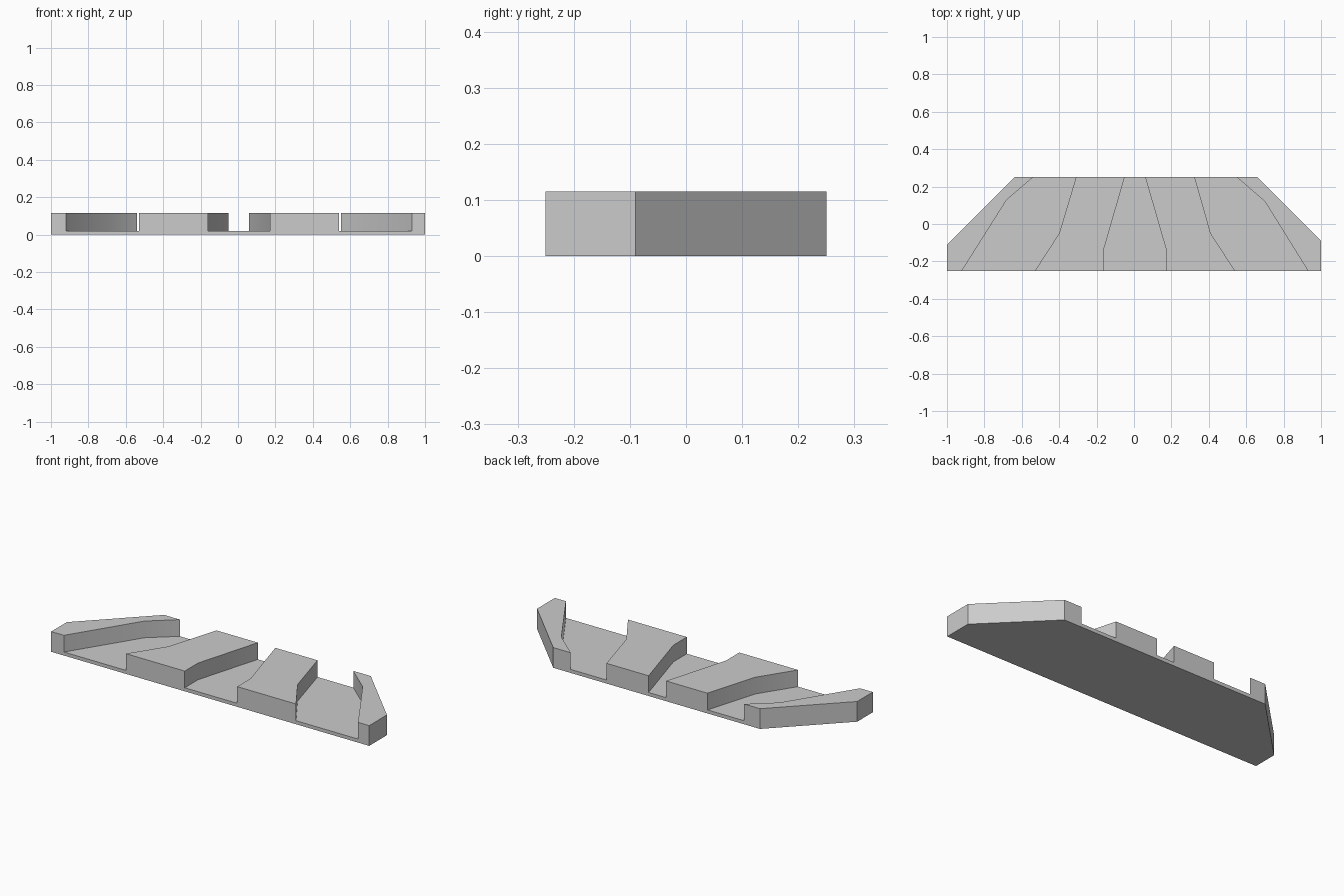
import bpy
import bmesh
from math import radians

cube = bpy.data.objects.get("Cube")
if cube:
    bpy.data.objects.remove(cube, do_unlink=True)

FLOOR, TOP = 0.02, 0.115
FRONT, BACK = -0.25, 0.25

grey = bpy.data.materials.new("plain grey")
grey.use_nodes = True
colour = (0.6, 0.6, 0.6, 1.0)
grey.diffuse_color = colour
grey.node_tree.nodes["Principled BSDF"].inputs["Base Color"].default_value = colour


def prism(name, outline, z0, z1):
    """Extrude a flat outline upwards into a solid."""
    bm = bmesh.new()
    face = bm.faces.new([bm.verts.new((x, y, z0)) for x, y in outline])
    raised = bmesh.ops.extrude_face_region(bm, geom=[face])["geom"]
    verts = [v for v in raised if isinstance(v, bmesh.types.BMVert)]
    bmesh.ops.translate(bm, verts=verts, vec=(0, 0, z1 - z0))
    bmesh.ops.recalc_face_normals(bm, faces=bm.faces)
    mesh = bpy.data.meshes.new(name)
    bm.to_mesh(mesh)
    bm.free()
    mesh.materials.append(grey)
    obj = bpy.data.objects.new(name, mesh)
    bpy.context.collection.objects.link(obj)
    return obj


def wall(x_front, bend, x_back):
    """Bent channel wall, run on past the front and back of the slab."""
    def run_on(x, y):
        return (x + (x - bend[0]) * 0.2, y + (y - bend[1]) * 0.2)
    return [run_on(x_front, FRONT), bend, run_on(x_back, BACK)]


# Slab with clipped rear corners
slab = prism("channelled_slab",
             [(-1, FRONT), (1, FRONT), (1, -0.09), (0.66, BACK),
              (-0.64, BACK), (-1, -0.11)], 0, TOP)

# Three channels fanning out towards the front: left wall, right wall
channels = {
    "right_channel_cutter": (wall(-0.92, (-0.68, 0.13), -0.54),
                             wall(-0.53, (-0.40, -0.05), -0.31)),
    "middle_channel_cutter": (wall(-0.16, (-0.16, -0.13), -0.05),
                              wall(0.17, (0.17, -0.13), 0.06)),
    "left_channel_cutter": (wall(0.54, (0.41, -0.05), 0.325),
                            wall(0.93, (0.70, 0.12), 0.55)),
}
bpy.context.view_layer.objects.active = slab
for name, (near, far) in channels.items():
    cutter = prism(name, near + far[::-1], FLOOR, TOP + 0.1)
    cutter.hide_render = True
    mod = slab.modifiers.new(name, "BOOLEAN")
    mod.operation = "DIFFERENCE"
    mod.solver = "EXACT"
    mod.object = cutter
    bpy.ops.object.modifier_apply(modifier=mod.name)
    bpy.data.objects.remove(cutter, do_unlink=True)

# Soft bends in the channel walls, crisp edges elsewhere
bpy.ops.object.select_all(action="DESELECT")
slab.select_set(True)
bpy.ops.object.shade_smooth_by_angle(angle=radians(30))
